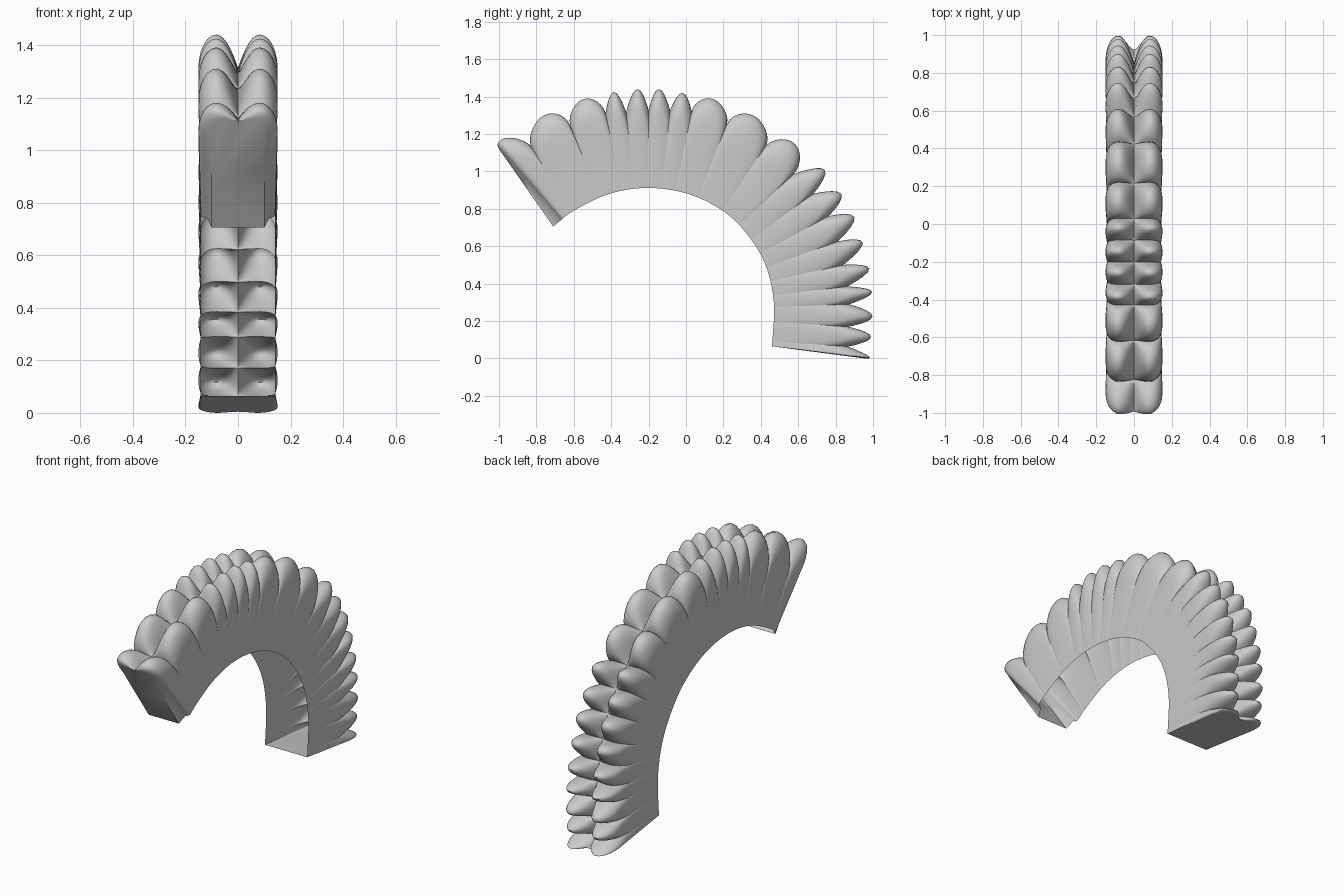
import bpy, bmesh, math
from mathutils import Vector as V

if "Cube" in bpy.data.objects:
    bpy.data.objects.remove(bpy.data.objects["Cube"])

# (y, z) points: open inner edge, valleys between lobes, lobe tips
INNER = [(-.71, .705), (-.6, .79), (-.41, .88), (-.2, .912), (.02, .877), (.21, .78),
         (.34, .647), (.43, .487), (.47, .29), (.46, .065)]
VALLEY = [(-1.0, 1.12), (-.83, 1.135), (-.62, 1.245), (-.43, 1.31), (-.32, 1.315), (-.2, 1.325),
          (-.085, 1.325), (.03, 1.32), (.22, 1.255), (.43, 1.14), (.575, .985), (.68, .88),
          (.76, .76), (.81, .625), (.84, .5), (.86, .385), (.87, .29), (.866, .17),
          (.866, .064), (.935, .003)]
TIP = [(-.955, 1.18), (-.76, 1.30), (-.55, 1.387), (-.385, 1.425), (-.26, 1.44), (-.145, 1.44),
       (-.02, 1.42), (.145, 1.387), (.365, 1.297), (.585, 1.145), (.74, 1.01), (.83, .88),
       (.90, .755), (.945, .62), (.98, .48), (.995, .355), (.997, .225), (.99, .115), (.98, .01)]
INNER, VALLEY, TIP = [[V(p) for p in pts] for pts in (INNER, VALLEY, TIP)]


def smooth_path(pts, n):
    """Catmull-Rom samples through the points."""
    q = [2 * pts[0] - pts[1]] + pts + [2 * pts[-1] - pts[-2]]
    out = []
    for i in range(1, len(q) - 2):
        a, b, c, d = q[i - 1:i + 3]
        for k in range(n):
            t = k / n
            out.append(.5 * (2 * b + (c - a) * t + (2 * a - 5 * b + 4 * c - d) * t * t
                             + (3 * b - a - 3 * c + d) * t ** 3))
    return out + [pts[-1]]


RIM = smooth_path(INNER, 120)
N = 12           # rings per lobe
R = .04          # rounding of the end corners


def half_section(base, tip, h, shrink, inner):
    """One half of a ring, from the open edge up over the lobe to the middle groove."""
    d = (tip - inner).normalized()
    shoulder = tip - d * .13
    w = .141 + .01 * h
    pts = [(.141 + (w - .141) * f, inner.lerp(shoulder, f)) for f in (0, .25, .5, .75)]
    for k in range(7):
        a = math.pi / 2 * k / 6
        pts.append((.083 + (w - .083) * math.cos(a), shoulder.lerp(tip, math.sin(a))))
    groove = base - d * .012
    for k in range(1, 7):
        f = k / 6
        pts.append((.083 * (1 - f), tip.lerp(groove, f * f)))
    s = (w - shrink) / w
    return [V((x * s, p.x, p.y)) for x, p in pts]


# Rings along the arch
bm = bmesh.new()
rings = []
last = len(TIP) - 1
for i, tip in enumerate(TIP):
    a, b = VALLEY[i], VALLEY[i + 1]
    width = (b - a).length
    power = .5 if width > .165 else .85
    for k in range(N + (i == last)):
        u = (1 - math.cos(math.pi * k / N)) / 2
        h = max(0, math.sin(math.pi * u)) ** power
        base = a.lerp(b, u)
        top = base + (tip - (a + b) / 2) * h
        inner = min(RIM, key=lambda p: (p - base).length_squared)
        if i == 0 and k == 0:
            inner = RIM[0]
        if i == last and k == N:
            inner = RIM[-1]
        dist = u * width if i == 0 else (1 - u) * width if i == last else R
        t = R - min(dist, R)
        shrink = R - math.sqrt(max(0, R * R - t * t))
        half = half_section(base, top, h, shrink, inner)
        full = half + [V((-p.x, p.y, p.z)) for p in reversed(half[:-1])]
        rings.append([bm.verts.new(p) for p in full])

# Skin between rings and the two end caps; the inside of the arch stays open
for r, s in zip(rings, rings[1:]):
    for j in range(len(r) - 1):
        bm.faces.new((r[j], r[j + 1], s[j + 1], s[j]))
bm.faces.new(rings[0][::-1])
bm.faces.new(rings[-1])
bmesh.ops.recalc_face_normals(bm, faces=bm.faces)
# make the outside face outward (first cap points to the front)
bm.normal_update()
bm.faces.ensure_lookup_table()
if bm.faces[-2].normal.y > 0:
    bmesh.ops.reverse_faces(bm, faces=bm.faces)

mesh = bpy.data.meshes.new("lobed_crest")
bm.to_mesh(mesh)
bm.free()
crest = bpy.data.objects.new("lobed_crest", mesh)
bpy.context.collection.objects.link(crest)
bpy.context.view_layer.objects.active = crest
crest.select_set(True)
bpy.ops.object.shade_smooth_by_angle(angle=math.radians(60))
